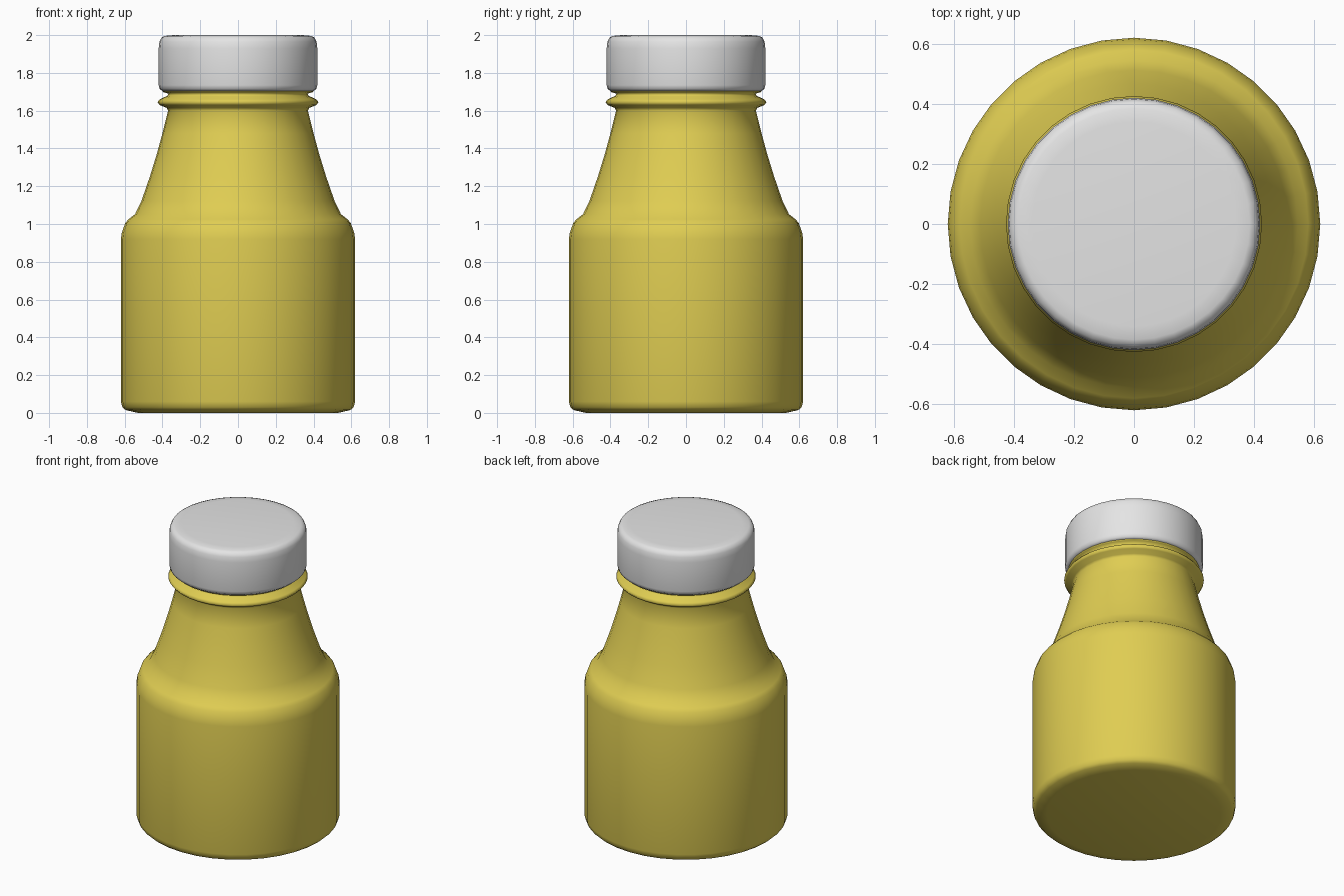
import bpy, bmesh, math

if "Cube" in bpy.data.objects:
    bpy.data.objects.remove(bpy.data.objects["Cube"])

SIDES = 36


def material(name, rgb):
    m = bpy.data.materials.new(name)
    m.diffuse_color = (*rgb, 1)
    m.use_nodes = True
    m.node_tree.nodes["Principled BSDF"].inputs["Base Color"].default_value = m.diffuse_color
    return m


def lathe(name, profile, mat):
    """Revolve an (r, z) profile around z and close both ends."""
    bm = bmesh.new()
    rings = []
    for r, z in profile:
        rings.append([bm.verts.new((r * math.cos(2 * math.pi * i / SIDES),
                                    r * math.sin(2 * math.pi * i / SIDES), z))
                      for i in range(SIDES)])
    for a, b in zip(rings, rings[1:]):
        for i in range(SIDES):
            j = (i + 1) % SIDES
            bm.faces.new((a[i], a[j], b[j], b[i]))
    bm.faces.new(rings[0][::-1])
    bm.faces.new(rings[-1])
    me = bpy.data.meshes.new(name)
    bm.to_mesh(me)
    bm.free()
    me.materials.append(mat)
    ob = bpy.data.objects.new(name, me)
    bpy.context.collection.objects.link(ob)
    me.shade_smooth()
    return ob


yellow = material("mustard yellow", (0.74, 0.61, 0.085))
white = material("cap white", (0.78, 0.78, 0.78))

# bottle: rounded base, straight body, shoulder, tapering neck and collar ring
lathe("bottle", [
    (0.53, 0.0), (0.595, 0.015), (0.612, 0.03), (0.62, 0.06), (0.62, 0.92),
    (0.615, 0.955), (0.597, 1.005), (0.58, 1.025), (0.545, 1.052),
    (0.512, 1.12), (0.467, 1.25), (0.43, 1.37), (0.40, 1.48), (0.37, 1.60),
    (0.378, 1.615), (0.415, 1.63), (0.426, 1.645), (0.415, 1.66),
    (0.375, 1.678), (0.368, 1.69), (0.395, 1.698), (0.408, 1.712)], yellow)

# screw cap with rounded edges
lathe("cap", [
    (0.402, 1.705), (0.415, 1.715), (0.42, 1.735), (0.42, 1.93),
    (0.416, 1.965), (0.405, 1.988), (0.385, 1.996), (0.34, 2.0)], white)
